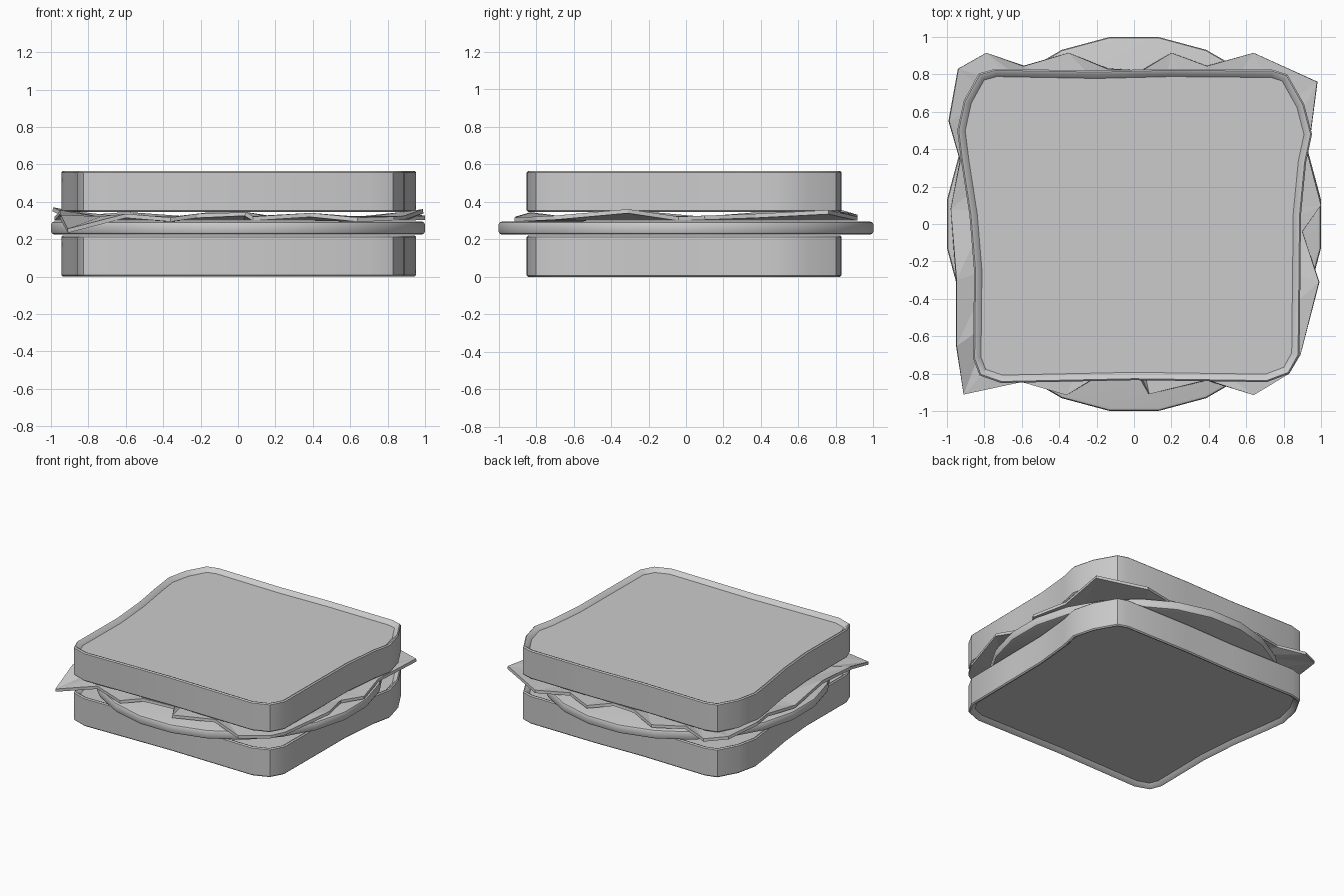
import bpy, bmesh, math
from mathutils import Vector

if "Cube" in bpy.data.objects:
    bpy.data.objects.remove(bpy.data.objects["Cube"])


def make_object(name, bm, smooth=35):
    bmesh.ops.recalc_face_normals(bm, faces=bm.faces[:])
    mesh = bpy.data.meshes.new(name)
    bm.to_mesh(mesh)
    bm.free()
    obj = bpy.data.objects.new(name, mesh)
    bpy.context.collection.objects.link(obj)
    if smooth:
        bpy.ops.object.select_all(action='DESELECT')
        obj.select_set(True)
        bpy.context.view_layer.objects.active = obj
        bpy.ops.object.shade_smooth_by_angle(angle=math.radians(smooth))
    return obj


def inset(points, d):
    # Offset a clockwise outline inwards by d
    out = []
    n = len(points)
    for i in range(n):
        p, q, r = (Vector(points[(i + k) % n]) for k in (-1, 0, 1))
        a, b = (q - p).normalized(), (r - q).normalized()
        na, nb = Vector((a.y, -a.x)), Vector((b.y, -b.x))
        m = (na + nb).normalized()
        out.append(q + m * d / m.dot(na))
    return out


def loft(name, rings, smooth=35):
    # Stack of (outline, z) rings with a flat cap at both ends
    bm = bmesh.new()
    loops = [[bm.verts.new((p[0], p[1], z)) for p in pts] for pts, z in rings]
    for lo, hi in zip(loops, loops[1:]):
        n = len(lo)
        for i in range(n):
            j = (i + 1) % n
            bm.faces.new((lo[i], lo[j], hi[j], hi[i]))
    bm.faces.new(loops[0])
    bm.faces.new(loops[-1])
    return make_object(name, bm, smooth)


# Bread slices: crust wall with a slightly recessed crumb on both sides
BREAD = [(-.74, .83), (-.83, .805), (-.91, .66), (-.945, .5), (-.925, .34),
         (-.88, .05), (-.855, -.25), (-.86, -.72), (-.825, -.81), (-.71, -.85),
         (0, -.835), (.71, -.845), (.83, -.80), (.885, -.70), (.89, -.25),
         (.893, .05), (.92, .33), (.952, .48), (.91, .64), (.82, .80),
         (.74, .825), (.2, .83), (-.2, .82)]
BREAD = [BREAD[0]] + BREAD[1:]
CW = BREAD[::-1]
PROFILE = [(.042, .028), (.02, .004), (.008, 0), (0, .008)]
for name, z0 in (("bottom_bread", 0), ("top_bread", .345)):
    rings = [(inset(CW, d), z0 + h) for d, h in PROFILE]
    rings += [(inset(CW, d), z0 + .22 - h) for d, h in reversed(PROFILE)]
    loft(name, rings)

# Round filling slice, 24 sides with softened rim
def circle(r, n=24):
    return [(r * math.cos((i + .5) * math.tau / n),
             r * math.sin((i + .5) * math.tau / n)) for i in range(n)]

loft("round_slice", [(circle(.99), .225), (circle(1.003), .23), (circle(1.008), .24),
                     (circle(1.008), .28), (circle(1.003), .29), (circle(.99), .295)])

# Lettuce: thin sheet with a jagged, wavy border (x, y, z)
EDGE = [(-.94, .83, .345), (-.79, .915, .32), (-.59, .845, .335), (-.35, .915, .31),
        (-.14, .83, .335), (.04, .82, .335), (.2, .915, .31), (.39, .845, .33),
        (.64, .915, .31), (.98, .76, .345), (.93, .37, .325), (1, .1, .315),
        (.9, -.04, .31), (.99, -.31, .35), (.89, -.7, .315), (.83, -.8, .31),
        (.64, -.915, .305), (.39, -.835, .33), (.08, -.91, .31), (.04, -.83, .335),
        (-.22, -.83, .325), (-.36, -.915, .305), (-.6, -.845, .325),
        (-.91, -.91, .245), (-.95, -.65, .32), (-.95, -.3, .345),
        (-.98, .08, .31), (-.93, .34, .33), (-.99, .55, .36)]
bm = bmesh.new()
outer = [bm.verts.new(p) for p in EDGE]
inner = [bm.verts.new((x * .8, y * .8, .312)) for x, y, z in EDGE]
for i in range(len(EDGE)):
    j = (i + 1) % len(EDGE)
    bm.faces.new((outer[i], outer[j], inner[j]))
    bm.faces.new((outer[i], inner[j], inner[i]))
bm.faces.new(inner)
lettuce = make_object("lettuce", bm, 0)
mod = lettuce.modifiers.new("thickness", 'SOLIDIFY')
mod.thickness = .022
mod.offset = 0
